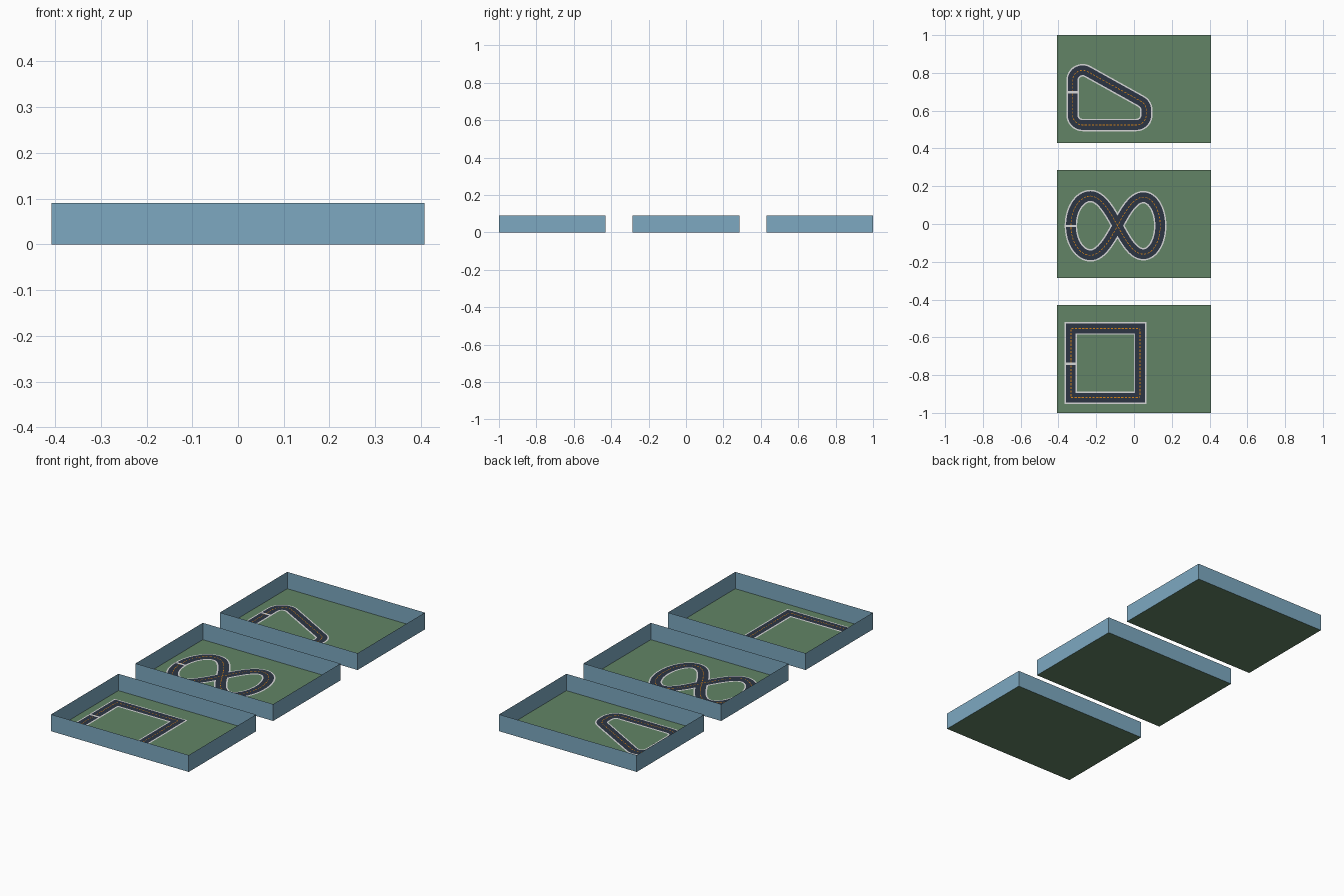
import bpy, math
from mathutils import Vector

if "Cube" in bpy.data.objects:
    bpy.data.objects.remove(bpy.data.objects["Cube"])


def material(name, rgb):
    m = bpy.data.materials.new(name)
    lin = [((c / 255 + 0.055) / 1.055) ** 2.4 for c in rgb]
    m.diffuse_color = (*lin, 1)
    m.use_nodes = True
    m.node_tree.nodes["Principled BSDF"].inputs["Base Color"].default_value = m.diffuse_color
    return m


WALL = material("wall blue", (125, 169, 193))
GRASS = material("grass green", (98, 132, 102))
ROAD = material("asphalt", (44, 53, 68))
WHITE = material("line white", (215, 215, 215))
ORANGE = material("dash orange", (215, 130, 20))


def add(name, verts, faces, mat):
    me = bpy.data.meshes.new(name)
    me.from_pydata(verts, [], faces)
    me.materials.append(mat)
    ob = bpy.data.objects.new(name, me)
    bpy.context.collection.objects.link(ob)
    return ob


# Open tray: thin floor sheet and four thin walls
def tray(name, cy, hx=0.408, hy=0.285, h=0.09):
    ring = [(-hx, cy - hy), (hx, cy - hy), (hx, cy + hy), (-hx, cy + hy)]
    add(name + "_floor", [(x, y, 0) for x, y in ring], [(0, 1, 2, 3)], GRASS)
    verts = [(x, y, z) for z in (0, h) for x, y in ring]
    add(name + "_walls", verts,
        [(i, (i + 1) % 4, 4 + (i + 1) % 4, 4 + i) for i in range(4)], WALL)


# Flat mitred strip following a closed path
def ribbon(name, pts, half, z, mat):
    n, verts = len(pts), []
    for i, p in enumerate(pts):
        a = (p - pts[i - 1]).normalized()
        b = (pts[(i + 1) % n] - p).normalized()
        t = (a + b).normalized()
        off = Vector((-t.y, t.x)) * half / max(t.dot(a), 0.3)
        verts += [(*(p - off), z), (*(p + off), z)]
    faces = []
    for i in range(n):
        j = (i + 1) % n
        faces.append((2 * i, 2 * j, 2 * j + 1, 2 * i + 1))
    add(name, verts, faces, mat)


# Point at distance s along a closed path
def point_at(pts, s):
    for i, p in enumerate(pts):
        q = pts[(i + 1) % len(pts)]
        d = (q - p).length
        if s <= d:
            return p.lerp(q, s / d)
        s -= d
    return pts[0]


# Centre dashes
def dashes(name, pts, z, dash=0.012, step=0.019, half=0.0018):
    total = sum((pts[i] - pts[i - 1]).length for i in range(len(pts)))
    count = round(total / step)
    verts, faces = [], []
    for k in range(count):
        s = k * total / count
        a, b = point_at(pts, s), point_at(pts, s + dash)
        t = (b - a).normalized()
        off = Vector((-t.y, t.x)) * half
        m = len(verts)
        verts += [(*p, z) for p in (a - off, b - off, b + off, a + off)]
        faces.append((m, m + 1, m + 2, m + 3))
    add(name, verts, faces, ORANGE)


# Whole circuit: white edging, asphalt, dashes, start line
def track(name, pts, start):
    ribbon(name + "_edging", pts, 0.033, 0.001, WHITE)
    ribbon(name + "_road", pts, 0.0255, 0.002, ROAD)
    dashes(name + "_dashes", pts, 0.003)
    x, y = start
    add(name + "_start_line",
        [(x + sx * 0.033, y + sy * 0.006, 0.0035)
         for sx, sy in ((-1, -1), (1, -1), (1, 1), (-1, 1))], [(0, 1, 2, 3)], WHITE)


def arc(cx, cy, r, a0, a1, n=14):
    return [Vector((cx + r * math.cos(math.radians(a0 + (a1 - a0) * i / n)),
                    cy + r * math.sin(math.radians(a0 + (a1 - a0) * i / n))))
            for i in range(n + 1)]


def bezier(p0, p1, p2, p3, n=16):
    p0, p1, p2, p3 = map(Vector, (p0, p1, p2, p3))
    return [p0 * (1 - t) ** 3 + 3 * p1 * t * (1 - t) ** 2
            + 3 * p2 * t * t * (1 - t) + p3 * t ** 3
            for t in (i / n for i in range(n))]


for label, cy in (("square_tray", -0.715), ("eight_tray", 0), ("wedge_tray", 0.715)):
    tray(label, cy)

# Square circuit
cx, cy, h = -0.151, -0.736, 0.183
track("square", [Vector((cx + sx * h, cy + sy * h))
                 for sx, sy in ((-1, -1), (1, -1), (1, 1), (-1, 1))], (cx - h, cy - 0.004))

# Wedge circuit with rounded corners
r = 0.053
wedge = (arc(-0.272, 0.577, r, 180, 270) + arc(0.012, 0.577, r, 270, 360)
         + arc(0.012, 0.603, r, 0, 61) + arc(-0.272, 0.761, r, 61, 180))
track("wedge", wedge, (-0.325, 0.697))

# Figure eight circuit: each lobe is an outer half ellipse pulled in to the crossing
X = Vector((-0.087, -0.009))


def lobe(side, peak, rx, ry, up):
    k = 0.5523
    top = X + Vector((side * peak, up * ry))
    end = X + Vector((side * (peak + rx), 0))
    tx = Vector((side, 0))
    out = Vector((side * 0.475, up * 0.88)) * 0.085
    a = bezier(X, X + out, top - tx * 0.055, top)
    b = bezier(top, top + tx * rx * k, end + Vector((0, up * ry * k)), end)
    return a + b + [end]


L, R = (-1, 0.143, 0.104, 0.157), (1, 0.137, 0.089, 0.151)
left = lobe(*L, 1) + lobe(*L, -1)[::-1][1:]
right = lobe(*R, 1) + lobe(*R, -1)[::-1][1:]
# up-left lobe returns from lower left and carries on into the upper right
eight = left[:-1] + right[:-1]
track("eight", eight, (-0.334, -0.011))
